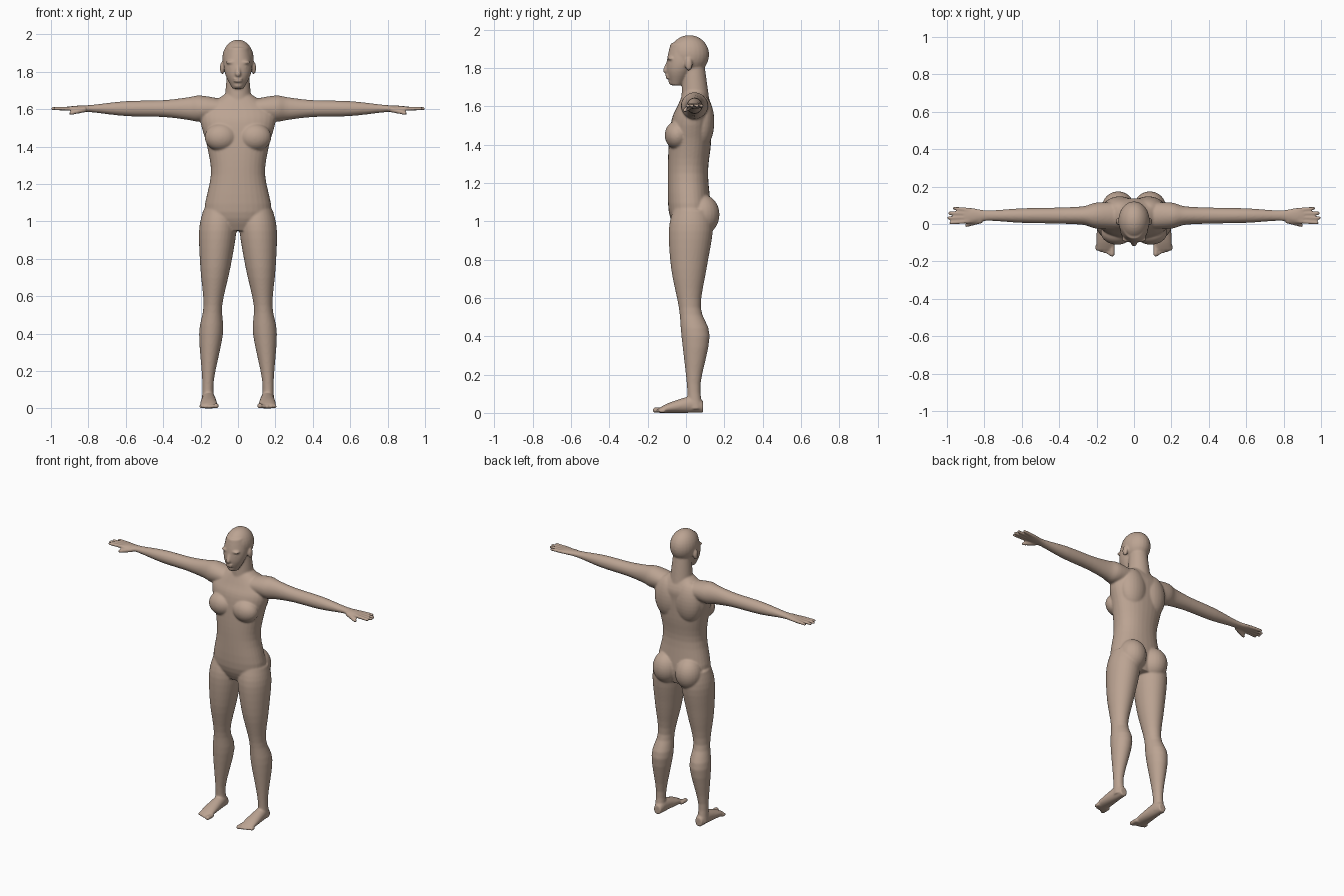
import bpy, bmesh, math
from mathutils import Vector, Matrix

cube = bpy.data.objects.get("Cube")
if cube:
    bpy.data.objects.remove(cube)

SIDES, STEPS = 32, 4
ORDER = {"x": (0, 1, 2), "y": (1, 0, 2), "z": (2, 0, 1)}
bm = bmesh.new()


def blend(before, start, end, after, t):
    """Smooth curve value between start and end, led by the neighbours."""
    tangent_in, tangent_out = (end - before) / 2, (after - start) / 2
    change = end - start
    bend = 3 * change - 2 * tangent_in - tangent_out
    twist = tangent_in + tangent_out - 2 * change
    return start + t * (tangent_in + t * (bend + t * twist))


def resample(rows):
    padded = [rows[0], *rows, rows[-1]]
    smooth = []
    for window in zip(padded, padded[1:], padded[2:], padded[3:]):
        for step in range(STEPS):
            smooth.append([blend(*values, step / STEPS) for values in zip(*window)])
    return smooth + [rows[-1]]


def loft(axis, rows, side=1, power=2):
    """Closed tube of rounded sections: position, centre pair, radius pair."""
    rings = []
    for along, centre_a, centre_b, radius_a, radius_b in resample(rows):
        ring = []
        for k in range(SIDES):
            angle = math.tau * k / SIDES
            u, v = (math.copysign(abs(f) ** (2 / power), f)
                    for f in (math.cos(angle), math.sin(angle)))
            point = Vector()
            values = (along, centre_a + radius_a * u, centre_b + radius_b * v)
            for index, value in zip(ORDER[axis], values):
                point[index] = value
            point.x *= side
            ring.append(bm.verts.new(point))
        rings.append(ring)
    for lower, upper in zip(rings, rings[1:]):
        for k in range(SIDES):
            bm.faces.new((lower[k - 1], lower[k], upper[k], upper[k - 1]))
    bm.faces.new(rings[0][::-1])
    bm.faces.new(rings[-1])


def ball(centre, radii, side=1):
    x, y, z = centre
    matrix = Matrix.Translation((x * side, y, z)) @ Matrix.Diagonal((*radii, 1))
    bmesh.ops.create_uvsphere(bm, u_segments=24, v_segments=16, radius=1, matrix=matrix)


def taper(start, end, start_radius, end_radius, side=1):
    """Tapered rod with a round tip, for digits, neck and nose."""
    mirror = Matrix.Diagonal((side, 1, 1))
    a, b = mirror @ Vector(start), mirror @ Vector(end)
    direction = b - a
    turn = direction.to_track_quat("Z", "Y").to_matrix().to_4x4()
    bmesh.ops.create_cone(bm, cap_ends=True, segments=SIDES, radius1=start_radius,
                          radius2=end_radius, depth=direction.length,
                          matrix=Matrix.Translation((a + b) / 2) @ turn)
    ball(b, [end_radius] * 3)


# torso from crotch to collar: height, depth centre, half width, half depth
torso = [(.95, .03, .12, .08), (1.05, .02, .18, .11), (1.25, .01, .145, .105),
         (1.4, .02, .165, .11), (1.53, .03, .2, .105), (1.6, .045, .185, .09),
         (1.68, .045, .07, .055)]
loft("z", [(z, 0, y, width, depth) for z, y, width, depth in torso], power=2.2)

# neck, skull and face
taper(start=(0, .05, 1.6), end=(0, .04, 1.82), start_radius=.076, end_radius=.056)
ball(centre=(0, .017, 1.87), radii=(.084, .104, .102))
face = [(1.71, -.05, .03, .03), (1.78, -.035, .066, .066),
        (1.85, -.015, .077, .083), (1.93, -.01, .06, .07)]
loft("z", [(z, 0, y, width, depth) for z, y, width, depth in face])

# nose, lips and chin
taper(start=(0, -.09, 1.84), end=(0, -.105, 1.788), start_radius=.008, end_radius=.016)
for lip_height in (1.749, 1.76):
    ball(centre=(0, -.096, lip_height), radii=(.025, .012, .006))
ball(centre=(0, -.07, 1.727), radii=(.026, .022, .016))

# paired swellings laid over the main forms: centre, radii
masses = {
    "eye": ((.032, -.079, 1.825), (.017, .014, .01)),
    "brow": ((.035, -.08, 1.85), (.032, .018, .01)),
    "ear": ((.084, .014, 1.82), (.013, .02, .034)),
    "chest": ((.09, -.045, 1.45), (.088, .066, .075)),
    "shoulder_blade": ((.075, .08, 1.52), (.095, .068, .14)),
    "buttock": ((.085, .085, 1.035), (.088, .09, .105)),
}

# arm from shoulder to knuckles: reach, half depth, half height
arm = [(.08, .07, .05), (.2, .07, .07), (.27, .05, .06), (.4, .043, .045),
       (.6, .039, .04), (.78, .028, .02), (.87, .042, .015), (.91, .038, .01)]

# leg from heel to hip: height, depth centre, half width
leg = [(.02, .05, .035), (.15, .04, .031), (.4, .05, .064), (.55, .02, .05),
       (.75, .015, .08), (.95, .025, .1), (1.06, .03, .085)]

# foot from heel to ball, resting on the floor: depth, half width, half height
foot = [(.09, .025, .03), (.04, .035, .045), (-.08, .045, .028), (-.14, .043, .013)]

for side in (1, -1):
    for centre, radii in masses.values():
        ball(centre, radii, side)

    arm_depth, arm_height = .045, 1.603
    loft("x", [(x, arm_depth, arm_height, depth, height) for x, depth, height in arm], side)

    # fingers fan out slightly from the knuckles
    for finger, tip in enumerate((.98, .992, .987, .962)):
        spread = finger - 1.5
        taper((.88, arm_depth + .02 * spread, arm_height),
              (tip, arm_depth + .026 * spread, arm_height), .012, .009, side)

    # thumb
    taper((.815, .02, 1.6), (.895, -.007, 1.578), .016, .01, side)

    # the legs lean outward towards the floor and are deeper than wide
    loft("z", [(z, min(.16, .17 - .065 * z), y, width, width * 1.15)
               for z, y, width in leg], side)

    foot_centre = .157
    loft("y", [(y, foot_centre, height, width, height) for y, width, height in foot], side)

    # toes shorten from the big toe outward
    for toe in range(5):
        x = foot_centre + .02 * (toe - 2)
        radius = .01 if toe else .014
        taper((x, -.11, radius), (x, -.162 + .007 * toe, radius), radius, radius, side)

mesh = bpy.data.meshes.new("body")
bm.to_mesh(mesh)
bm.free()
body = bpy.data.objects.new("body", mesh)
bpy.context.collection.objects.link(body)

# fuse the masses into one skin and soften the joins
fuse = body.modifiers.new("fuse", "REMESH")
fuse.mode = "VOXEL"
fuse.voxel_size = .0055
fuse.use_smooth_shade = True
soften = body.modifiers.new("soften", "SMOOTH")
soften.factor = .5
soften.iterations = 8

# skin colour
skin = bpy.data.materials.new("skin tan")
skin.use_nodes = True
colour = (.5, .37, .29, 1)
skin.diffuse_color = colour
skin.node_tree.nodes["Principled BSDF"].inputs["Base Color"].default_value = colour
mesh.materials.append(skin)
